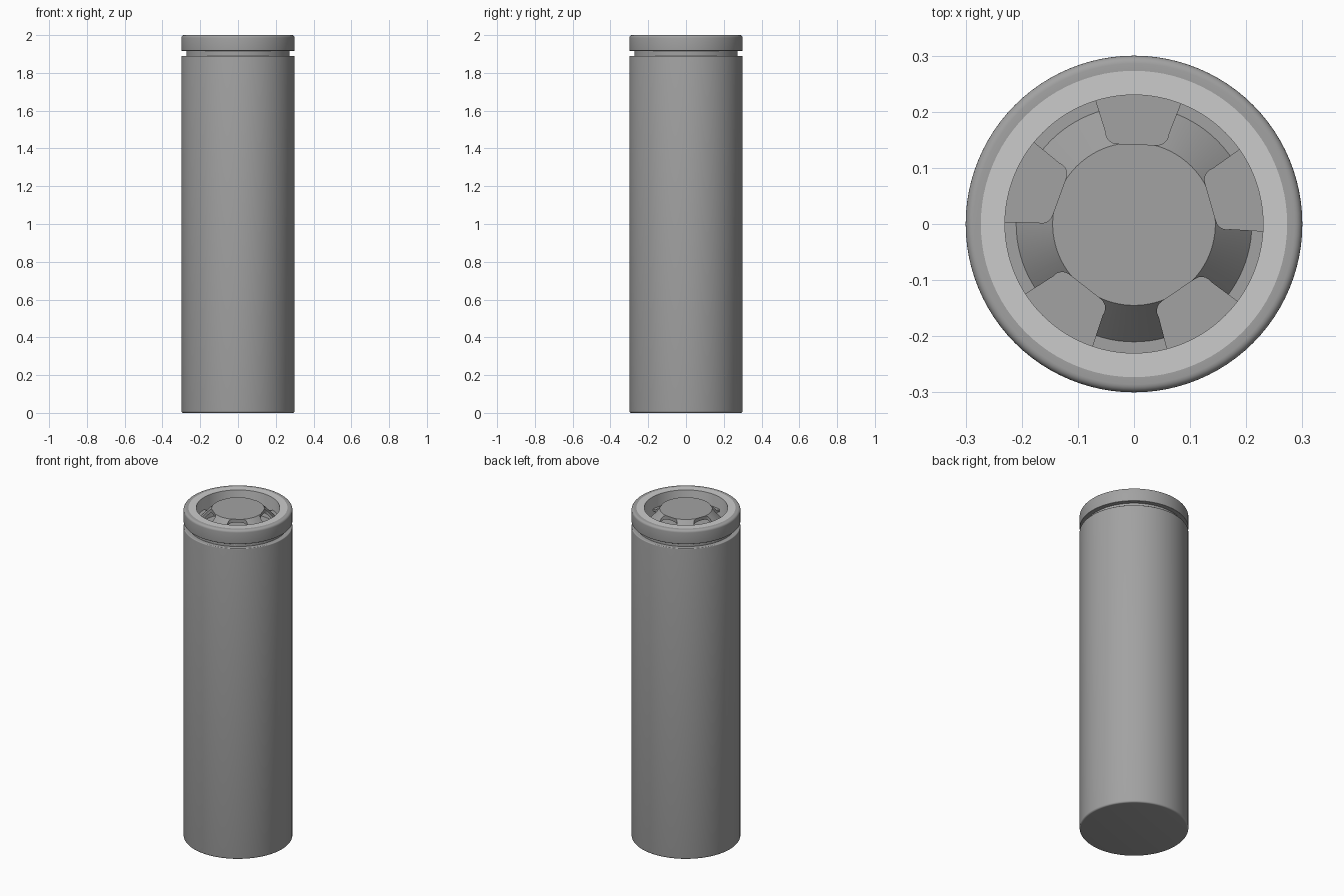
import bpy, bmesh, math

if "Cube" in bpy.data.objects:
    bpy.data.objects.remove(bpy.data.objects["Cube"])

SEG = 96


def lathe(name, profile, closed=False):
    """Revolve an (r, z) profile about z."""
    bm = bmesh.new()
    vs = [bm.verts.new((r, 0, z)) for r, z in profile]
    es = [bm.edges.new(p) for p in zip(vs, vs[1:])]
    if closed:
        es.append(bm.edges.new((vs[-1], vs[0])))
    bmesh.ops.spin(bm, geom=vs + es, cent=(0, 0, 0), axis=(0, 0, 1),
                   angle=math.tau, steps=SEG, use_duplicate=False)
    bmesh.ops.remove_doubles(bm, verts=bm.verts, dist=1e-5)
    bmesh.ops.recalc_face_normals(bm, faces=bm.faces)
    return finish(name, bm)


def finish(name, bm):
    me = bpy.data.meshes.new(name)
    bm.to_mesh(me)
    bm.free()
    ob = bpy.data.objects.new(name, me)
    bpy.context.collection.objects.link(ob)
    return ob


def smooth(ob):
    bpy.ops.object.select_all(action='DESELECT')
    ob.select_set(True)
    bpy.context.view_layer.objects.active = ob
    bpy.ops.object.shade_smooth_by_angle(angle=math.radians(30))


def paint(name, value, *obs):
    m = bpy.data.materials.new(name)
    m.diffuse_color = (value, value, value, 1)
    m.use_nodes = True
    m.node_tree.nodes["Principled BSDF"].inputs["Base Color"].default_value = m.diffuse_color
    for ob in obs:
        ob.data.materials.clear()
        ob.data.materials.append(m)


def arc(cx, cz, rad, a0, a1, n=5):
    return [(cx + rad * math.cos(math.radians(a0 + (a1 - a0) * i / n)),
             cz + rad * math.sin(math.radians(a0 + (a1 - a0) * i / n)))
            for i in range(n + 1)]


# Can: body, crimp groove, rolled top edge and the recess floor
can = lathe("can",
            [(0, 0)] + arc(.29, .01, .01, -90, 0) + arc(.295, 1.885, .005, 0, 90)
            + [(.272, 1.89), (.272, 1.917)]
            + arc(.297, 1.92, .003, -90, 0) + arc(.286, 1.986, .014, 0, 90)
            + [(.273, 2.0), (.273, 1.86), (0, 1.86)])

# Insulating ring inside the rolled edge
gasket = lathe("gasket_ring", [(.23, 1.86), (.273, 1.86), (.273, 2.0), (.23, 2.0)], True)

# Raised terminal: disc, sloping skirt and flange as a thin shell
terminal = lathe("terminal_cap",
                 [(0, 1.995), (.145, 1.995), (.21, 1.925), (.231, 1.925),
                  (.231, 1.912), (.204, 1.912), (.138, 1.98), (0, 1.98)])

# Five vent windows with rounded inner corners
bm = bmesh.new()
for k in range(5):
    a = math.radians(88 + 72 * k)
    pts = [(.27, -.094), (.27, .094)]
    pts += [(.162 - .02 * math.sin(t), .036 + .02 * math.cos(t))
            for t in [math.radians(18 * i) for i in range(6)]]
    pts += [(x, -y) for x, y in reversed(pts[2:])]
    f = bm.faces.new([bm.verts.new((x * math.cos(a) - y * math.sin(a),
                                    x * math.sin(a) + y * math.cos(a), 1.85))
                      for x, y in pts])
    ext = bmesh.ops.extrude_face_region(bm, geom=[f])['geom']
    bmesh.ops.translate(bm, vec=(0, 0, .2),
                        verts=[v for v in ext if isinstance(v, bmesh.types.BMVert)])
bmesh.ops.recalc_face_normals(bm, faces=bm.faces)
cutter = finish("vent_cutter", bm)

mod = terminal.modifiers.new("vents", 'BOOLEAN')
mod.operation = 'DIFFERENCE'
mod.solver = 'EXACT'
mod.object = cutter
bpy.context.view_layer.objects.active = terminal
terminal.select_set(True)
bpy.ops.object.modifier_apply(modifier=mod.name)
bpy.data.objects.remove(cutter)

paint("dark_metal", .36, can, terminal)
paint("light_ring", .65, gasket)
for ob in (can, gasket, terminal):
    smooth(ob)
